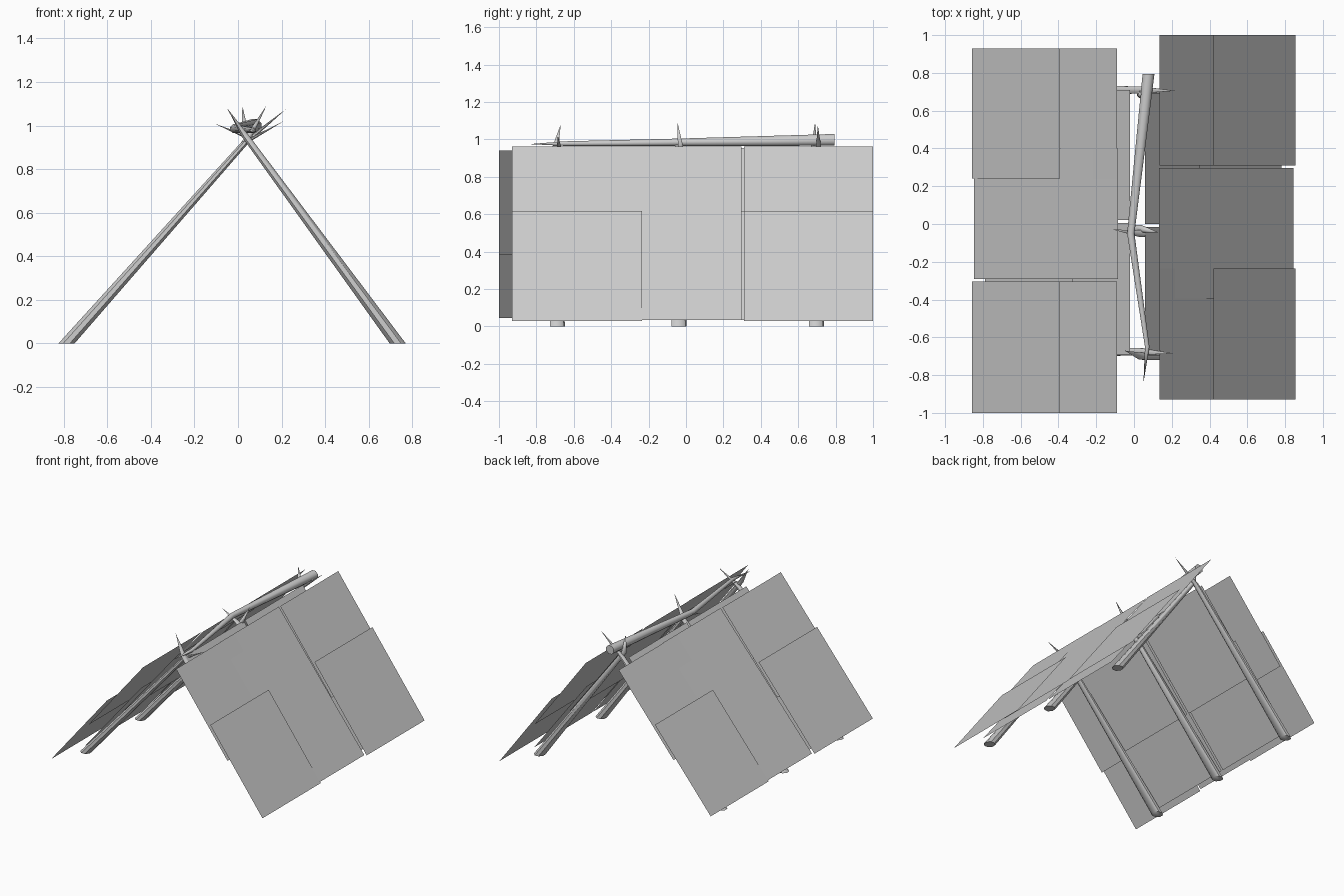
import bpy, math
from mathutils import Vector

if "Cube" in bpy.data.objects:
    bpy.data.objects.remove(bpy.data.objects["Cube"])


def make(name, verts, faces, smooth=False):
    me = bpy.data.meshes.new(name)
    me.from_pydata(verts, [], faces)
    me.update()
    ob = bpy.data.objects.new(name, me)
    bpy.context.collection.objects.link(ob)
    if smooth:
        bpy.ops.object.select_all(action='DESELECT')
        bpy.context.view_layer.objects.active = ob
        ob.select_set(True)
        bpy.ops.object.shade_smooth_by_angle(angle=math.radians(50))
    return ob


def taper(name, path, u, v, n=8):
    """Tapered branch: rings (point, radius) spanned by u and v, ending in a tip."""
    u, v = Vector(u), Vector(v)
    verts, faces = [], []
    for p, r in path[:-1]:
        for i in range(n):
            a = 2 * math.pi * (i + 0.5) / n
            verts.append(Vector(p) + r * (math.cos(a) * u + math.sin(a) * v))
    rings = len(path) - 1
    for k in range(rings - 1):
        for i in range(n):
            j = (i + 1) % n
            faces.append((k * n + i, k * n + j, k * n + n + j, k * n + n + i))
    verts.append(Vector(path[-1][0]))
    b = (rings - 1) * n
    faces += [(b + i, b + (i + 1) % n, len(verts) - 1) for i in range(n)]
    faces.append(tuple(range(n))[::-1])
    return make(name, verts, faces, True)


# crossed support poles: y at base, tip of left pole, tip of right pole
poles = [(0.70, (0.22, 0.705, 1.075), (0.02, 0.69, 1.09)),
         (-0.035, (0.13, -0.045, 1.09), (-0.11, -0.03, 1.01)),
         (-0.685, (0.21, -0.685, 1.02), (-0.05, -0.67, 1.08))]
for i, (y, tl, tr) in enumerate(poles):
    taper(f"left_pole_{i}", [((-0.787, y, 0), 0.04), ((0.035, y + 0.01, 0.925), 0.02), (tl, 0)],
          (1, 0, 0), (0, 1, 0))
    taper(f"right_pole_{i}", [((0.733, y - 0.005, 0), 0.04), ((0.035, y - 0.015, 0.95), 0.02), (tr, 0)],
          (1, 0, 0), (0, 1, 0))

# crooked ridge branch resting in the crossings
taper("ridge_pole", [((0.077, 0.795, 0.998), 0.034), ((-0.017, -0.05, 0.985), 0.021),
                     ((0.07, -0.65, 0.978), 0.013), ((0.05, -0.84, 0.975), 0)],
      (1, 0, 0), (0, 0, 1))


def sheet(name, top, bottom, y0, y1, overlap=True, d=0.014):
    """Thin cover panel; two halves overlap in the middle like shingles."""
    t, b = Vector((top[0], 0, top[1])), Vector((bottom[0], 0, bottom[1]))
    s = b - t
    out = Vector((-s.z, 0, s.x)).normalized()
    if out.z < 0:
        out = -out
    if overlap:
        spans = [(t, t + s * 0.61 - out * d), (t + s * 0.38 + out * d, b)]
    else:
        spans = [(t, b)]
    verts, faces = [], []
    for p, q in spans:
        k = len(verts)
        verts += [(p.x, y0, p.z), (p.x, y1, p.z), (q.x, y1, q.z), (q.x, y0, q.z)]
        faces.append((k, k + 1, k + 2, k + 3) if s.x < 0 else (k + 3, k + 2, k + 1, k))
    make(name, verts, faces)


# outer cover sheets, three per side, and inner sheets, two per side
R, L = ((0.135, 0.962), (0.855, 0.03)), ((-0.09, 0.942), (-0.857, 0.045))
RI, LI = ((0.057, 0.955), (0.782, 0.035)), ((-0.02, 0.935), (-0.79, 0.045))
sheet("right_outer_front", *R, -0.93, -0.235)
sheet("right_outer_middle", (0.132, 0.962), (0.845, 0.035), -0.395, 0.297, False)
sheet("right_outer_back", *R, 0.31, 1.0)
sheet("left_outer_front", *L, -1.0, -0.305)
sheet("left_outer_middle", (-0.085, 0.942), (-0.847, 0.05), -0.29, 0.40, False)
sheet("left_outer_back", *L, 0.24, 0.93)
sheet("right_inner_front", *RI, -0.70, -0.015)
sheet("right_inner_back", *RI, 0.0, 0.69)
sheet("left_inner_front", *LI, -0.69, 0.005)
sheet("left_inner_back", *LI, 0.02, 0.71)
